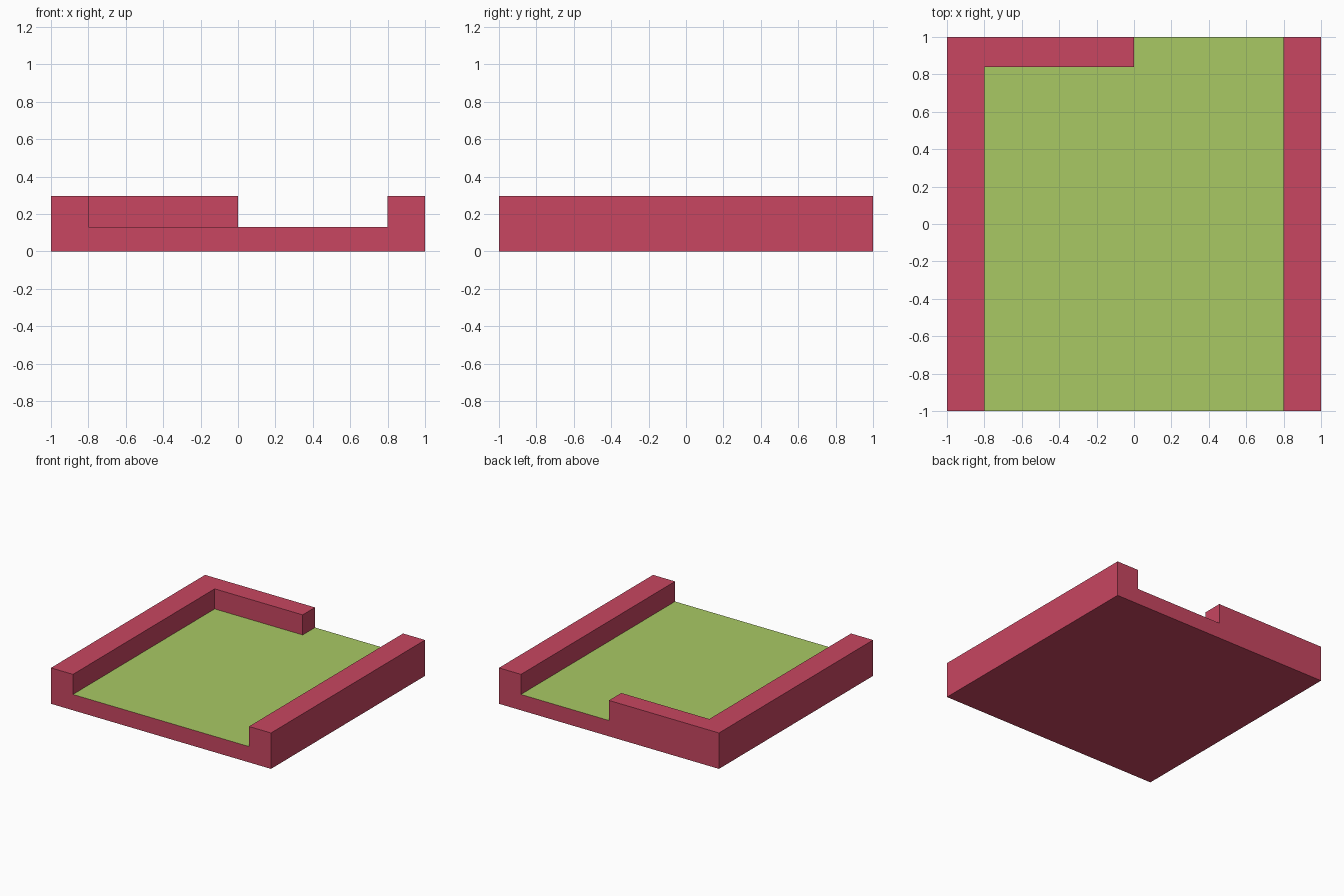
import bpy, bmesh
from mathutils import Vector

if "Cube" in bpy.data.objects:
    bpy.data.objects.remove(bpy.data.objects["Cube"])

FLOOR, TOP = 0.13, 0.295
XS = (-1, -0.8, 0, 0.8, 1)
YS = (-1, 0.84, 1)


def material(name, color):
    m = bpy.data.materials.new(name)
    m.diffuse_color = (*color, 1)
    m.use_nodes = True
    m.node_tree.nodes["Principled BSDF"].inputs["Base Color"].default_value = m.diffuse_color
    return m


def raise_faces(bm, faces, height):
    geom = bmesh.ops.extrude_face_region(bm, geom=faces)["geom"]
    verts = [v for v in geom if isinstance(v, bmesh.types.BMVert)]
    bmesh.ops.translate(bm, verts=verts, vec=Vector((0, 0, height)))
    return [f for f in geom if isinstance(f, bmesh.types.BMFace)]


# Footprint grid, split along the wall lines
bm = bmesh.new()
grid = [[bm.verts.new((x, y, 0)) for x in XS] for y in YS]
cells = [bm.faces.new((grid[j][i], grid[j][i + 1], grid[j + 1][i + 1], grid[j + 1][i]))
         for j in range(len(YS) - 1) for i in range(len(XS) - 1)]

# Base slab
slab_top = raise_faces(bm, cells, FLOOR)


# Side walls, and the half-width back wall
def is_wall(face):
    c = face.calc_center_median()
    return abs(c.x) > 0.8 or (c.y > 0.84 and c.x < 0)


raise_faces(bm, [f for f in slab_top if is_wall(f)], TOP - FLOOR)
bmesh.ops.recalc_face_normals(bm, faces=bm.faces)

# Green floor: upward faces at floor level
for f in bm.faces:
    if f.normal.z > 0.9 and abs(f.calc_center_median().z - FLOOR) < 0.01:
        f.material_index = 1

# Merge coplanar faces
bmesh.ops.dissolve_limit(bm, angle_limit=0.01, verts=bm.verts, edges=bm.edges,
                         delimit={'MATERIAL'})

mesh = bpy.data.meshes.new("walled_tile")
bm.to_mesh(mesh)
bm.free()
mesh.materials.append(material("red", (0.578, 0.061, 0.119)))
mesh.materials.append(material("green", (0.397, 0.584, 0.127)))
bpy.context.collection.objects.link(bpy.data.objects.new("walled_tile", mesh))
